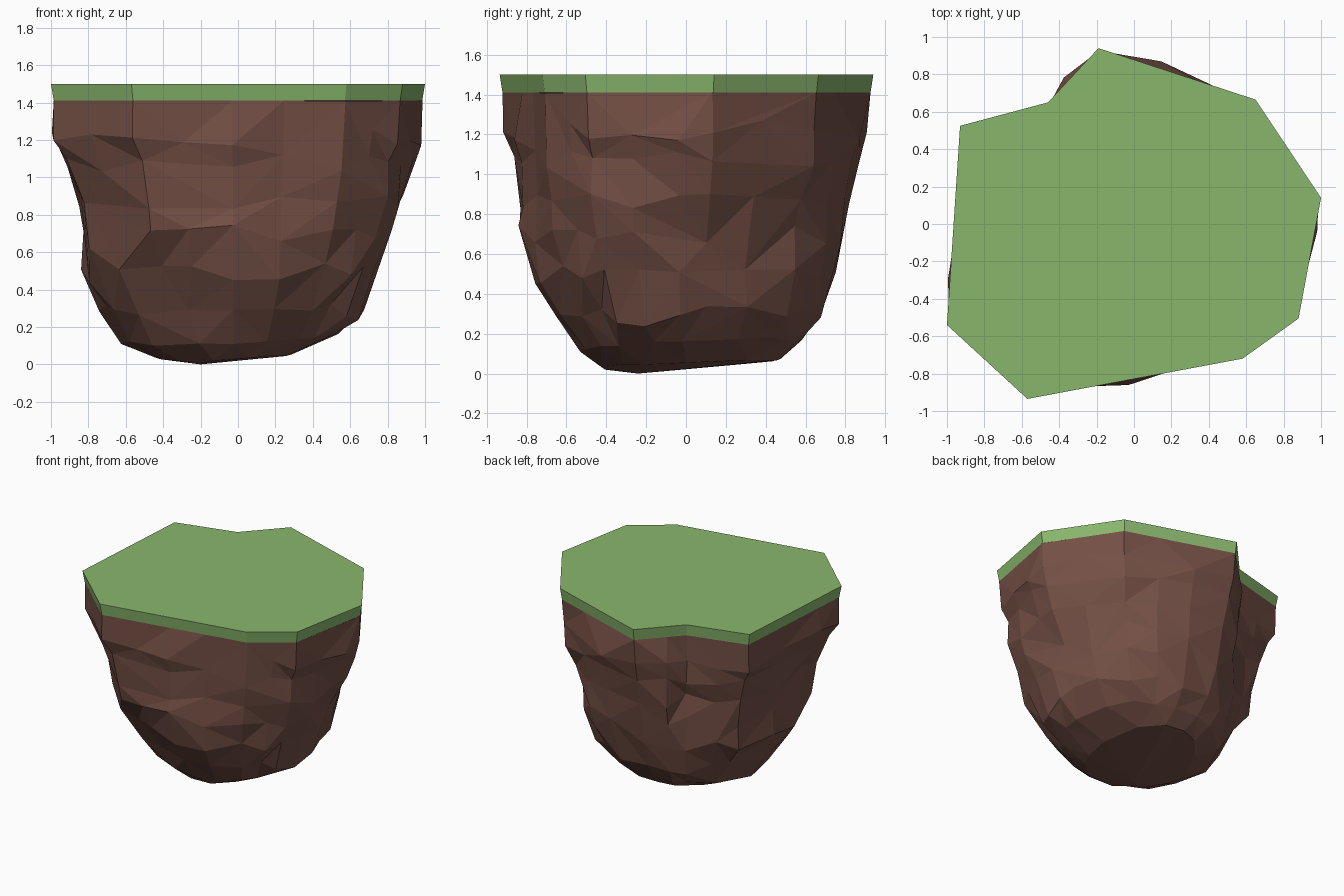
import bpy, bmesh, math, random
from mathutils import Vector

if "Cube" in bpy.data.objects:
    bpy.data.objects.remove(bpy.data.objects["Cube"])

random.seed(7)


def material(name, color):
    m = bpy.data.materials.new(name)
    m.diffuse_color = (*color, 1)
    m.use_nodes = True
    m.node_tree.nodes["Principled BSDF"].inputs["Base Color"].default_value = m.diffuse_color
    return m


def finish(bm, name, mat):
    bmesh.ops.recalc_face_normals(bm, faces=bm.faces)
    me = bpy.data.meshes.new(name)
    bm.to_mesh(me)
    bm.free()
    me.materials.append(mat)
    ob = bpy.data.objects.new(name, me)
    bpy.context.collection.objects.link(ob)
    return ob


def loft(bm, rings):
    loops = [[bm.verts.new(p) for p in r] for r in rings]
    for a, b in zip(loops, loops[1:]):
        for i in range(len(a)):
            j = (i + 1) % len(a)
            if random.random() < 0.5:
                tris = (a[i], a[j], b[j]), (a[i], b[j], b[i])
            else:
                tris = (a[i], a[j], b[i]), (a[j], b[j], b[i])
            for t in tris:
                bm.faces.new(t)
    return loops


# Grass slab outline
grass = [Vector(p) for p in (
    (-.93, .525), (-.46, .65), (-.19, .94), (.65, .665), (1, .14),
    (.88, -.505), (.58, -.72), (-.57, -.935), (-1, -.54))]
TOP, EDGE, INSET = 1.5, 1.41, .985

bm = bmesh.new()
upper = [bm.verts.new((p.x, p.y, TOP)) for p in grass]
lower = [bm.verts.new((p.x * INSET, p.y * INSET, EDGE)) for p in grass]
bm.faces.new(upper)
bm.faces.new(lower)
for i in range(len(grass)):
    j = (i + 1) % len(grass)
    bm.faces.new((upper[i], upper[j], lower[j], lower[i]))
finish(bm, "grass_top", material("grass", (.25, .47, .15)))


# Rock outline: the grass corners plus bulges between them
bulges = {0: [(-.7, .58)], 1: [(-.385, .81)], 2: [(.15, .9), (.4, .77)],
          3: [(.84, .39)], 4: [(.99, -.04), (.93, -.28)], 5: [(.74, -.6)],
          6: [(.25, -.78), (-.03, -.88), (-.3, -.9)], 7: [(-.8, -.73)],
          8: [(-1, -.3), (-.95, .1)]}
outline = []
for i, p in enumerate(grass):
    outline += [p] + [Vector(b) for b in bulges[i]]


def on_grass_edge(p):
    """Point on the grass outline in the direction of p."""
    for i, a in enumerate(grass):
        e = grass[(i + 1) % len(grass)] - a
        d = p.x * e.y - p.y * e.x
        t = (a.x * e.y - a.y * e.x) / d if abs(d) > 1e-6 else -1
        s = (a.x * p.y - a.y * p.x) / d if abs(d) > 1e-6 else -1
        if t > 0 and -1e-4 <= s <= 1.0001:
            return p * t
    return p


# Rock levels: z, left, right, front, back extents, roundness
levels = [(1.22, 1.0, .99, .93, .93, 0), (1.06, .94, .94, .9, .89, .1),
          (.88, .88, .91, .88, .84, .3), (.69, .865, .86, .86, .81, .5),
          (.49, .84, .79, .79, .76, .7), (.29, .74, .68, .67, .7, .85),
          (.15, .63, .54, .53, .59, 1), (.06, .44, .29, .43, .49, 1)]
# Clefts: position, radius, depth
clefts = [((-.36, -.72, .38), .28, .08), ((.82, .15, .65), .4, .13),
          ((.6, .5, .7), .25, .05)]

rings = [[(*(on_grass_edge(p) * INSET), EDGE) for p in outline]]
for n, (z, left, right, front, back, rnd) in enumerate(levels):
    ring = []
    for p in outline:
        u = Vector((p.x, p.y / .94))
        wobble = random.uniform(.975, 1.0) if n == 0 else random.uniform(.97, 1.02)
        u = u.lerp(u.normalized(), rnd) * wobble
        x = u.x * (left if u.x < 0 else right)
        y = u.y * (front if u.y < 0 else back)
        h = z + random.uniform(-.055, .055)
        if n >= 6:
            h = z - .01 + .04 * (x + y) + random.uniform(-.01, .01)
        v = Vector((x, y, h))
        for c, r, depth in clefts:
            d = (v - Vector(c)).length
            if d < r:
                inward = Vector((x, y, 0)).normalized()
                v -= inward * depth * (1 - d / r)
        ring.append(v)
    rings.append(ring)

bm = bmesh.new()
loops = loft(bm, rings)
bm.faces.new(loops[0])
tip = bm.verts.new((-.2, -.24, 0))
for i, v in enumerate(loops[-1]):
    bm.faces.new((v, loops[-1][(i + 1) % len(outline)], tip))
rock = finish(bm, "rock_body", material("rock", (.175, .08, .06)))

# Merge small facets into irregular larger ones
dec = rock.modifiers.new("facets", 'DECIMATE')
dec.ratio = .8
